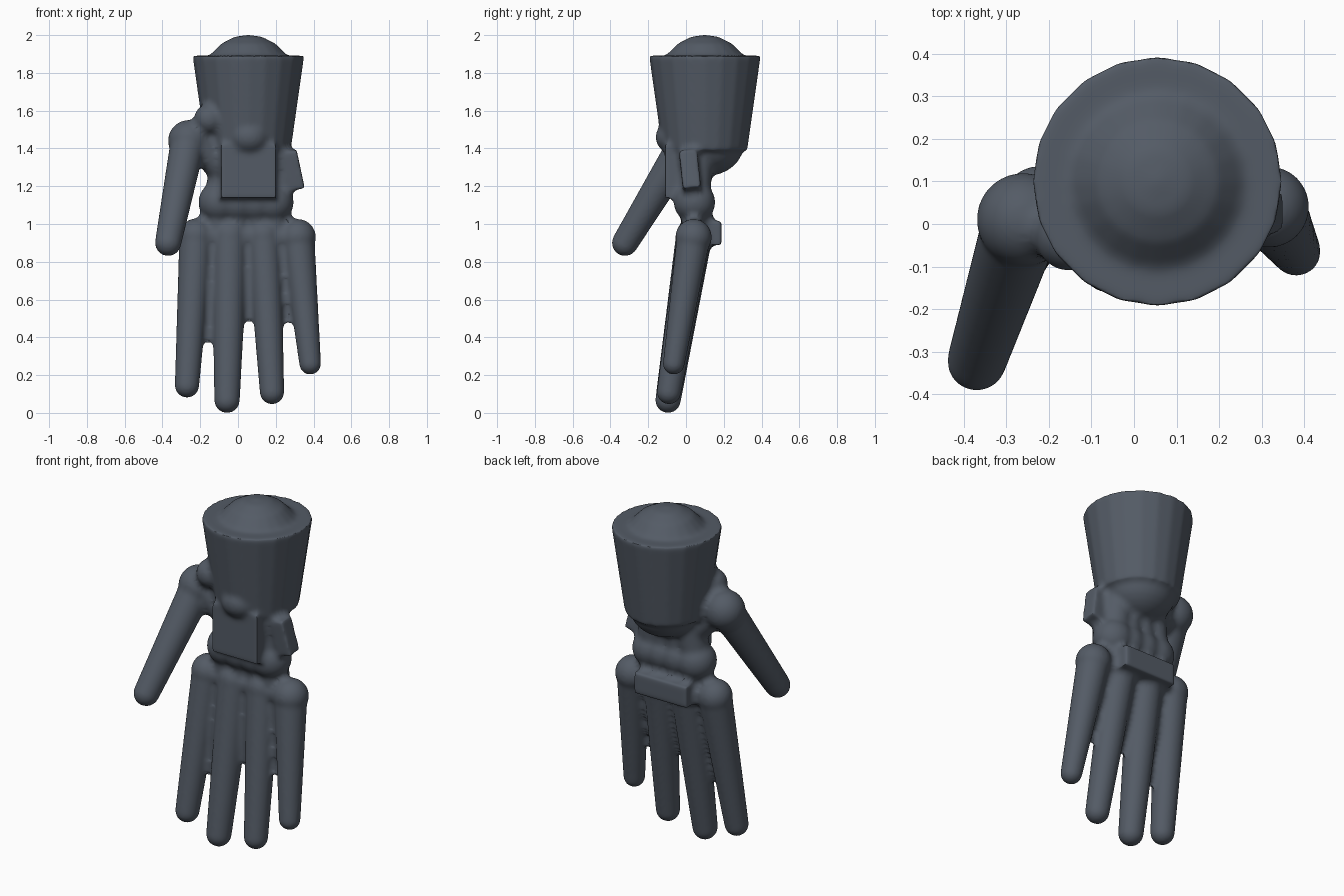
import bpy, bmesh, math
from mathutils import Vector, Matrix

if "Cube" in bpy.data.objects:
    bpy.data.objects.remove(bpy.data.objects["Cube"])

# every solid is added to one shared mesh, later fused into a single skin
bm = bmesh.new()

def ball(c, r, seg=32):
    r = r if isinstance(r, tuple) else (r, r, r)
    bmesh.ops.create_uvsphere(bm, u_segments=seg, v_segments=seg // 2, radius=1,
                              matrix=Matrix.Translation(c) @ Matrix.Diagonal((*r, 1)))

def rod(a, b, ra, rb):
    """Tapered capsule from a to b."""
    a, b = Vector(a), Vector(b)
    d = b - a
    m = Matrix.Translation((a + b) / 2) @ d.to_track_quat('Z', 'Y').to_matrix().to_4x4()
    bmesh.ops.create_cone(bm, cap_ends=True, segments=32, radius1=ra, radius2=rb,
                          depth=d.length, matrix=m)
    ball(a, ra)
    ball(b, rb)

def block(c, size, rx=0, ry=0):
    m = (Matrix.Translation(c) @ Matrix.Rotation(math.radians(ry), 4, 'Y')
         @ Matrix.Rotation(math.radians(rx), 4, 'X') @ Matrix.Diagonal((*size, 1)))
    bmesh.ops.create_cube(bm, size=1, matrix=m)

# flared wrist cuff with domed top, rounded underside and front bulge
bmesh.ops.create_cone(bm, cap_ends=True, segments=20, radius1=0.224, radius2=0.295,
                      depth=0.5, matrix=Matrix.Translation((0.055, 0.1, 1.64)))
ball((0.055, 0.1, 1.758), 0.243, 20)
ball((0.055, 0.105, 1.42), (0.2, 0.2, 0.165))
ball((0.06, -0.04, 1.46), (0.115, 0.12, 0.1))

# palm knuckle row and the bones running up to the wrist
palm = [(x, 0.045, 1.115) for x in (-0.1, 0.0, 0.1, 0.185)]
rod(palm[0], palm[-1], 0.1, 0.1)
for p in palm:
    ball(p, 0.109)
    rod(p, (0.055 + (p[0] - 0.045) * 0.75, 0.06, 1.38), 0.08, 0.085)

# four fingers: root, tip, radii, knuckle radius
fingers = [((-0.22, 0.043, 0.935), (-0.27, -0.085, 0.145), 0.09, 0.064, 0.094),
           ((-0.042, 0.043, 0.935), (-0.058, -0.095, 0.067), 0.096, 0.067, 0.097),
           ((0.137, 0.043, 0.935), (0.18, -0.09, 0.11), 0.091, 0.064, 0.094),
           ((0.316, 0.04, 0.93), (0.382, -0.065, 0.26), 0.088, 0.057, 0.096)]
for p, (a, b, ra, rb, rk) in zip(palm, fingers):
    rod(a, b, ra, rb)
    ball(a, rk)
    rod(p, (p[0] * 1.08, 0.043, 0.95), 0.065, 0.065)
rod(fingers[0][0], fingers[3][0], 0.07, 0.07)

# thumb with its base joint, mount and webbing
rod((-0.265, 0.0, 1.43), (-0.37, -0.323, 0.9), 0.092, 0.069)
ball((-0.26, 0.01, 1.44), 0.11)
ball((-0.152, -0.03, 1.555), 0.08)
rod((-0.2, 0.01, 1.42), (-0.08, 0.04, 1.29), 0.08, 0.08)

# front plate, side plate, bar across the back of the knuckles
block((0.055, -0.045, 1.28), (0.29, 0.13, 0.28))
block((0.284, 0.021, 1.285), (0.094, 0.094, 0.208), 6, -12)
block((0.04, 0.135, 0.952), (0.34, 0.105, 0.125))

bmesh.ops.recalc_face_normals(bm, faces=bm.faces)
me = bpy.data.meshes.new("gauntlet_hand")
bm.to_mesh(me)
bm.free()
hand = bpy.data.objects.new("gauntlet_hand", me)
bpy.context.collection.objects.link(hand)
bpy.context.view_layer.objects.active = hand
hand.select_set(True)

def remesh():
    m = hand.modifiers.new("fuse", 'REMESH')
    m.mode = 'VOXEL'
    m.voxel_size = 0.01

def swell(d):
    m = hand.modifiers.new("swell", 'DISPLACE')
    m.mid_level = 0
    m.strength = d

def soften(n):
    m = hand.modifiers.new("soften", 'SMOOTH')
    m.factor = 0.5
    m.iterations = n

# swelling, fusing and shrinking back fills creases with soft fillets
remesh()
soften(2)
swell(0.018)
remesh()
soften(3)
swell(-0.017)
soften(3)
for m in list(hand.modifiers):
    bpy.ops.object.modifier_apply(modifier=m.name)
bpy.ops.object.shade_smooth_by_angle(angle=math.radians(60))

# dark slate finish
mat = bpy.data.materials.new("dark_slate")
mat.diffuse_color = (0.088, 0.105, 0.132, 1)
mat.use_nodes = True
mat.node_tree.nodes["Principled BSDF"].inputs["Base Color"].default_value = mat.diffuse_color
hand.data.materials.clear()
hand.data.materials.append(mat)
